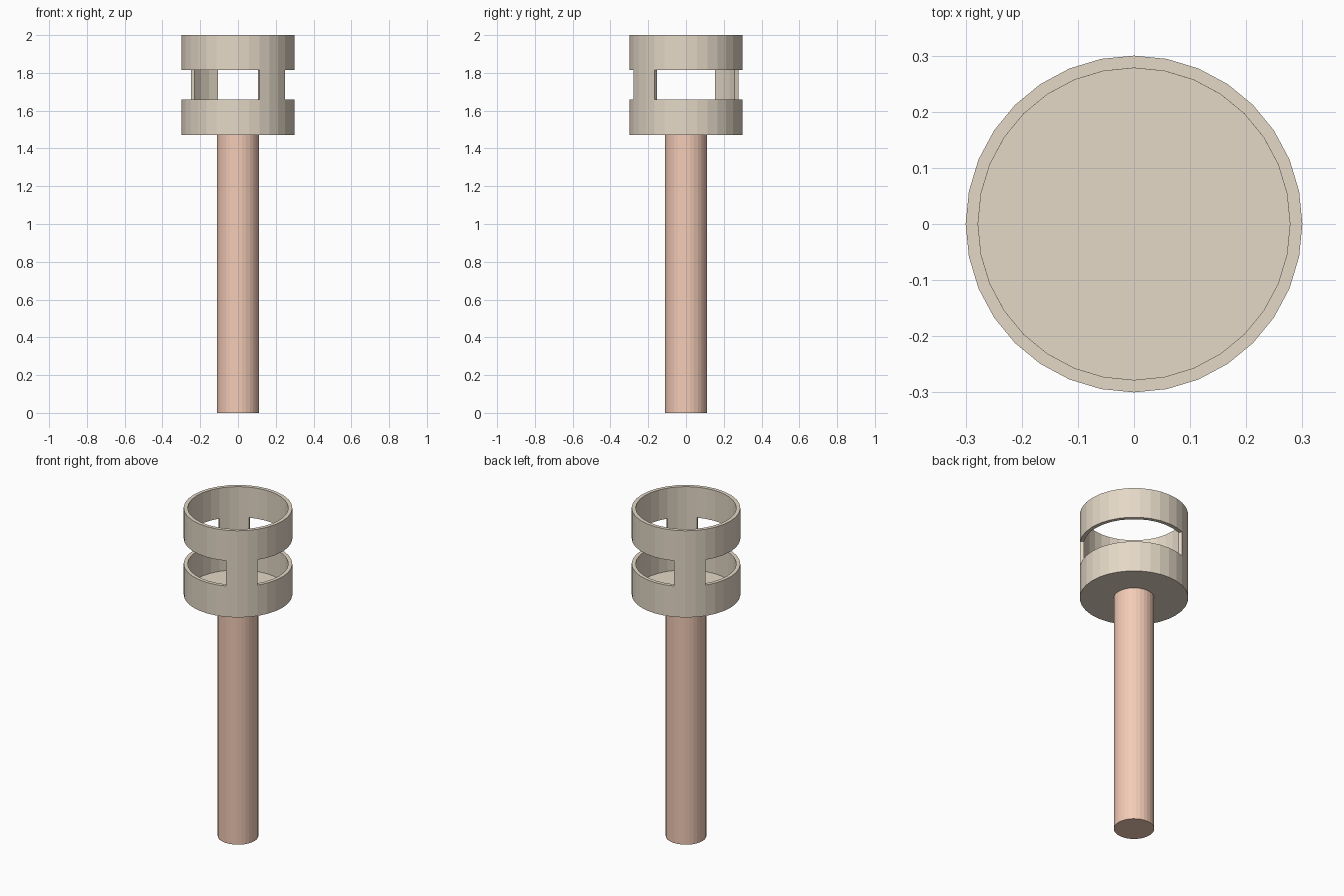
import bpy, bmesh, math

if "Cube" in bpy.data.objects:
    bpy.data.objects.remove(bpy.data.objects["Cube"])

SIDES = 32


def material(name, color):
    mat = bpy.data.materials.new(name)
    mat.diffuse_color = color
    mat.use_nodes = True
    mat.node_tree.nodes["Principled BSDF"].inputs["Base Color"].default_value = mat.diffuse_color
    return mat


def finish(bm, name, mat):
    bmesh.ops.recalc_face_normals(bm, faces=bm.faces)
    mesh = bpy.data.meshes.new(name)
    bm.to_mesh(mesh)
    bm.free()
    mesh.materials.append(mat)
    obj = bpy.data.objects.new(name, mesh)
    bpy.context.collection.objects.link(obj)
    return obj


def ring(bm, radius, z):
    step = math.tau / SIDES
    return [bm.verts.new((radius * math.cos(i * step), radius * math.sin(i * step), z))
            for i in range(SIDES)]


def wall(bm, low, high, segments=range(SIDES)):
    for i in segments:
        j = (i + 1) % SIDES
        bm.faces.new((low[i], low[j], high[j], high[i]))


tan = material("tan", (0.78, 0.69, 0.57, 1))
salmon = material("salmon", (0.90, 0.60, 0.47, 1))

# Handle: solid rod
bm = bmesh.new()
bottom, top = ring(bm, 0.112, 0), ring(bm, 0.112, 1.472)
wall(bm, bottom, top)
bm.faces.new(bottom)
bm.faces.new(top)
finish(bm, "handle", salmon)

# Cup: floor, lower band, two opposite posts, upper band
bm = bmesh.new()
r0, r1, r2, r3 = [ring(bm, 0.3, z) for z in (1.472, 1.66, 1.814, 2.0)]
bm.faces.new(r0[::-1])
wall(bm, r0, r1)
wall(bm, r1, r2, (10, 11, 12, 26, 27, 28))
wall(bm, r2, r3)
cup = finish(bm, "cup", tan)

# Wall thickness grows inward
shell = cup.modifiers.new("wall_thickness", 'SOLIDIFY')
shell.thickness = 0.022
shell.offset = -1
shell.use_even_offset = True
# Open shell: make sure the outside faces outwards
if cup.data.polygons[0].normal.z > 0:
    cup.data.flip_normals()
